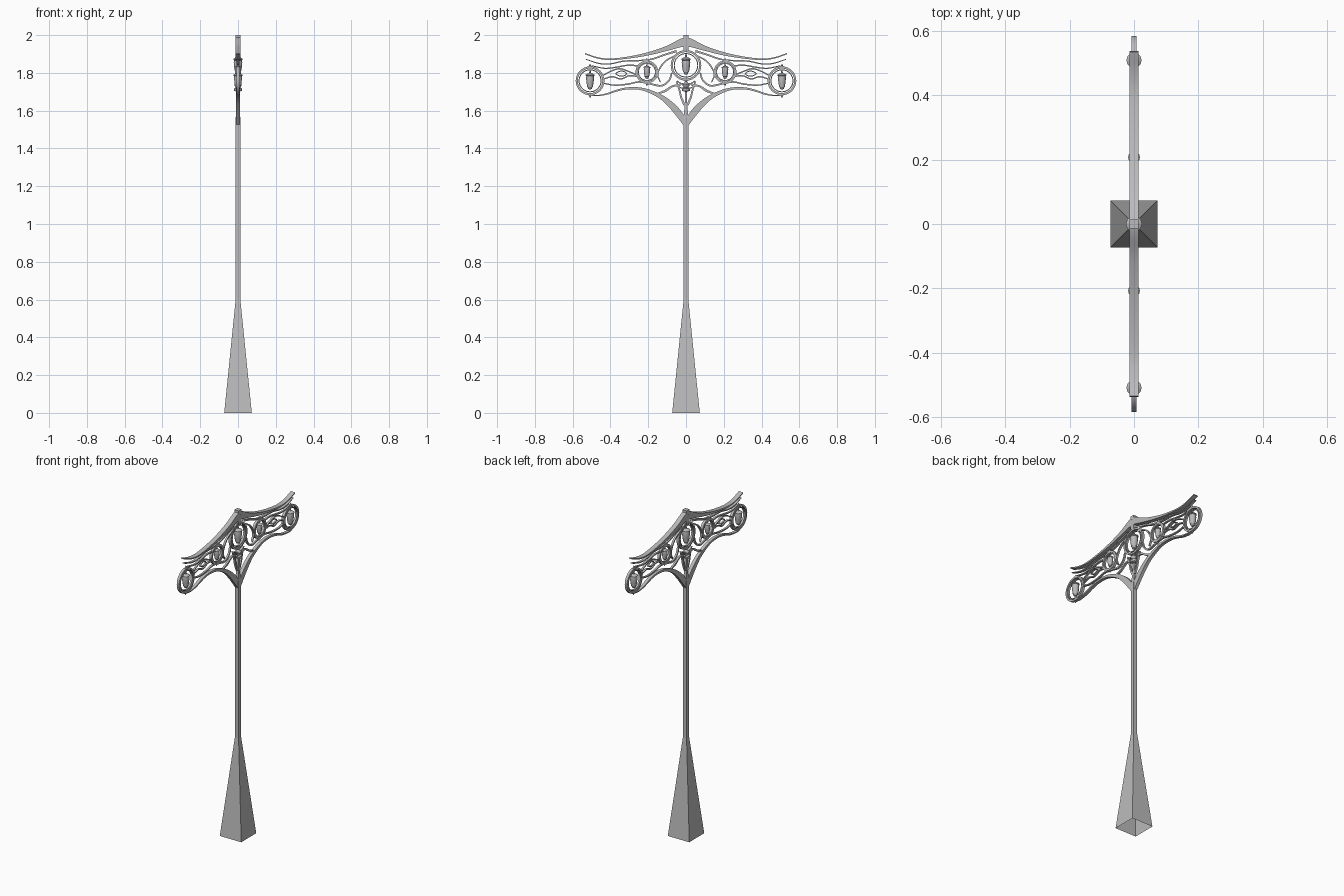
import bpy, bmesh, math
from mathutils import Vector

METAL = bpy.data.materials.new("grey metal")
METAL.diffuse_color = (0.5, 0.5, 0.5, 1)


def finish(name, bm, smooth=True):
    bmesh.ops.recalc_face_normals(bm, faces=bm.faces)
    me = bpy.data.meshes.new(name)
    bm.to_mesh(me)
    bm.free()
    me.materials.append(METAL)
    ob = bpy.data.objects.new(name, me)
    bpy.context.collection.objects.link(ob)
    if smooth:
        bpy.ops.object.select_all(action='DESELECT')
        ob.select_set(True)
        bpy.context.view_layer.objects.active = ob
        bpy.ops.object.shade_smooth_by_angle(angle=math.radians(35))
    return ob


def square_loft(name, rings):
    """Square section tube through (half size, z), open below."""
    bm = bmesh.new()
    loops = [[bm.verts.new((sx * h, sy * h, z)) for sx, sy in ((-1, -1), (1, -1), (1, 1), (-1, 1))]
             for h, z in rings]
    for a, b in zip(loops, loops[1:]):
        for i in range(4):
            j = (i + 1) % 4
            bm.faces.new((a[i], a[j], b[j], b[i]))
    bm.faces.new(loops[-1])
    return finish(name, bm, False)


def spline(pts, steps=6):
    """Smooth curve through points of (y, z, thickness)."""
    p = [Vector(q) for q in pts]
    p = [2 * p[0] - p[1]] + p + [2 * p[-1] - p[-2]]
    out = []
    for i in range(1, len(p) - 2):
        a, b, c, d = p[i - 1:i + 3]
        for s in range(steps):
            t = s / steps
            out.append(0.5 * (2 * b + (c - a) * t + (2 * a - 5 * b + 4 * c - d) * t * t
                              + (3 * b - a - 3 * c + d) * t ** 3))
    return out + [p[-2]]


def strip(name, pts, half_x, steps=6):
    """Flat bar of varying thickness following a curve, on both sides of the post."""
    c = spline(pts, steps)
    bm = bmesh.new()
    for side in (1, -1):
        prev = None
        for i, q in enumerate(c):
            d = c[min(i + 1, len(c) - 1)] - c[max(i - 1, 0)]
            n = Vector((-d.y, d.x)).normalized() * max(q.z, 0.001) / 2
            cur = [bm.verts.new((x, side * (q.x + s * n.x), q.y + s * n.y))
                   for x, s in ((-half_x, -1), (half_x, -1), (half_x, 1), (-half_x, 1))]
            if prev:
                for k in range(4):
                    m = (k + 1) % 4
                    bm.faces.new((prev[k], prev[m], cur[m], cur[k]))
            else:
                bm.faces.new(cur)
            prev = cur
        bm.faces.new(prev)
    return finish(name, bm)


def lathe(name, profile, y, z, n=12):
    """Turned part from (radius, height) pairs about a vertical axis."""
    bm = bmesh.new()
    loops = [[bm.verts.new((r * math.cos(2 * math.pi * i / n), y + r * math.sin(2 * math.pi * i / n), z + h))
              for i in range(n)] for r, h in profile]
    for a, b in zip(loops, loops[1:]):
        for i in range(n):
            j = (i + 1) % n
            bm.faces.new((a[i], a[j], b[j], b[i]))
    bm.faces.new(loops[0])
    bm.faces.new(loops[-1])
    return finish(name, bm)


def hoop(name, y, z, r_out, r_in, half_x, n=32):
    """Flat ring standing in the plane of the arms."""
    bm = bmesh.new()
    loops = []
    for i in range(n):
        a = 2 * math.pi * i / n
        loops.append([bm.verts.new((x, y + r * math.cos(a), z + r * math.sin(a)))
                      for x, r in ((-half_x, r_in), (half_x, r_in), (half_x, r_out), (-half_x, r_out))])
    for i in range(n):
        a, b = loops[i], loops[(i + 1) % n]
        for k in range(4):
            m = (k + 1) % 4
            bm.faces.new((a[k], a[m], b[m], b[k]))
    return finish(name, bm)


# Post: flared base, slim shaft, head block
square_loft("base", [(0.073, 0), (0.0125, 0.6)])
square_loft("shaft", [(0.0125, 0.6), (0.0125, 1.56), (0.006, 1.64), (0.006, 1.73)])
square_loft("head_block", [(0.012, 1.915), (0.014, 1.93), (0.014, 2.0)])

# Sweeping top canopy
strip("canopy", [(0, 1.965, 0.05), (0.03, 1.957, 0.042), (0.1, 1.93, 0.026), (0.2, 1.901, 0.017),
                 (0.3, 1.882, 0.011), (0.4, 1.872, 0.008), (0.47, 1.88, 0.007), (0.535, 1.902, 0.006)], 0.0145)

# Forked brackets and the long lower scroll
strip("bracket", [(0.004, 1.535, 0.03), (0.035, 1.58, 0.036), (0.07, 1.621, 0.034), (0.12, 1.665, 0.025),
                  (0.18, 1.697, 0.018), (0.24, 1.716, 0.013), (0.31, 1.718, 0.011), (0.37, 1.705, 0.01),
                  (0.42, 1.688, 0.008), (0.47, 1.68, 0.006), (0.51, 1.682, 0.004)], 0.010)
strip("inner_strut", [(0.008, 1.63, 0.012), (0.025, 1.67, 0.01), (0.035, 1.71, 0.009), (0.05, 1.755, 0.007)], 0.006)
strip("cradle_scroll", [(0.03, 1.735, 0.01), (0.07, 1.73, 0.01), (0.11, 1.705, 0.012), (0.15, 1.69, 0.008)], 0.006)
strip("shoulder_scroll", [(0.075, 1.80, 0.008), (0.09, 1.76, 0.009), (0.13, 1.732, 0.01), (0.19, 1.742, 0.009),
                          (0.25, 1.752, 0.008), (0.31, 1.74, 0.008), (0.38, 1.735, 0.007), (0.435, 1.745, 0.006)], 0.006)

# Wavy strands under the canopy
strip("upper_strand", [(0.05, 1.915, 0.012), (0.11, 1.897, 0.009), (0.18, 1.873, 0.008), (0.25, 1.865, 0.007),
                       (0.33, 1.862, 0.007), (0.40, 1.848, 0.006), (0.46, 1.85, 0.006), (0.53, 1.872, 0.004)], 0.008)
strip("middle_strand", [(0.255, 1.838, 0.008), (0.31, 1.84, 0.007), (0.37, 1.83, 0.007), (0.43, 1.824, 0.006),
                        (0.50, 1.838, 0.005)], 0.006)
strip("eye_top", [(0.263, 1.79, 0.007), (0.30, 1.806, 0.007), (0.35, 1.822, 0.007), (0.395, 1.81, 0.007),
                  (0.437, 1.788, 0.006)], 0.006)
strip("eye_bottom", [(0.263, 1.782, 0.007), (0.30, 1.785, 0.007), (0.345, 1.768, 0.007), (0.39, 1.78, 0.007),
                     (0.435, 1.768, 0.006)], 0.006)
strip("eye_loop", [(0.312, 1.795, 0.005), (0.33, 1.808, 0.005), (0.352, 1.808, 0.005), (0.372, 1.796, 0.005),
                   (0.352, 1.784, 0.005), (0.33, 1.784, 0.005), (0.312, 1.795, 0.005)], 0.005, 4)
strip("ring_link", [(0.06, 1.89, 0.008), (0.105, 1.865, 0.008), (0.135, 1.83, 0.008), (0.15, 1.79, 0.007),
                    (0.135, 1.75, 0.006)], 0.006)

# Bowl supporting the middle lantern
lathe("bowl", [(0.006, -0.035), (0.02, -0.03), (0.022, -0.018), (0.012, -0.012), (0.018, -0.002),
               (0.02, 0.006), (0.012, 0.012), (0.005, 0.02)], 0, 1.735)
strip("bowl_wings", [(0, 1.74, 0.008), (0.025, 1.743, 0.008), (0.048, 1.757, 0.005)], 0.01)
strip("bowl_lip", [(0, 1.718, 0.007), (0.025, 1.72, 0.006), (0.042, 1.73, 0.004)], 0.008)

# Hoops with a lantern hanging inside each one
LANTERN = [(0.006, -0.62), (0.13, -0.56), (0.15, -0.47), (0.2, -0.42), (0.25, -0.1), (0.28, 0.2), (0.26, 0.33),
           (0.31, 0.36), (0.31, 0.42), (0.18, 0.5), (0.06, 0.55), (0.05, 0.72)]
for label, y, z, r in (("middle", 0, 1.84, 0.081), ("inner_right", 0.207, 1.805, 0.06),
                       ("inner_left", -0.207, 1.805, 0.06), ("outer_right", 0.508, 1.758, 0.076),
                       ("outer_left", -0.508, 1.758, 0.076)):
    hoop(label + "_hoop", y, z, r, r - 0.011, 0.008)
    hoop(label + "_inner_hoop", y, z, r * 0.8, r * 0.8 - 0.005, 0.006)
    lathe(label + "_lantern", [(q * r, h * r) for q, h in LANTERN], y, z)
    for end in (1, -1):
        lathe(label + "_finial", [(0.009, 0), (0.006, end * 0.006), (0.001, end * 0.017)], y, z + end * (r - 0.003), 8)
